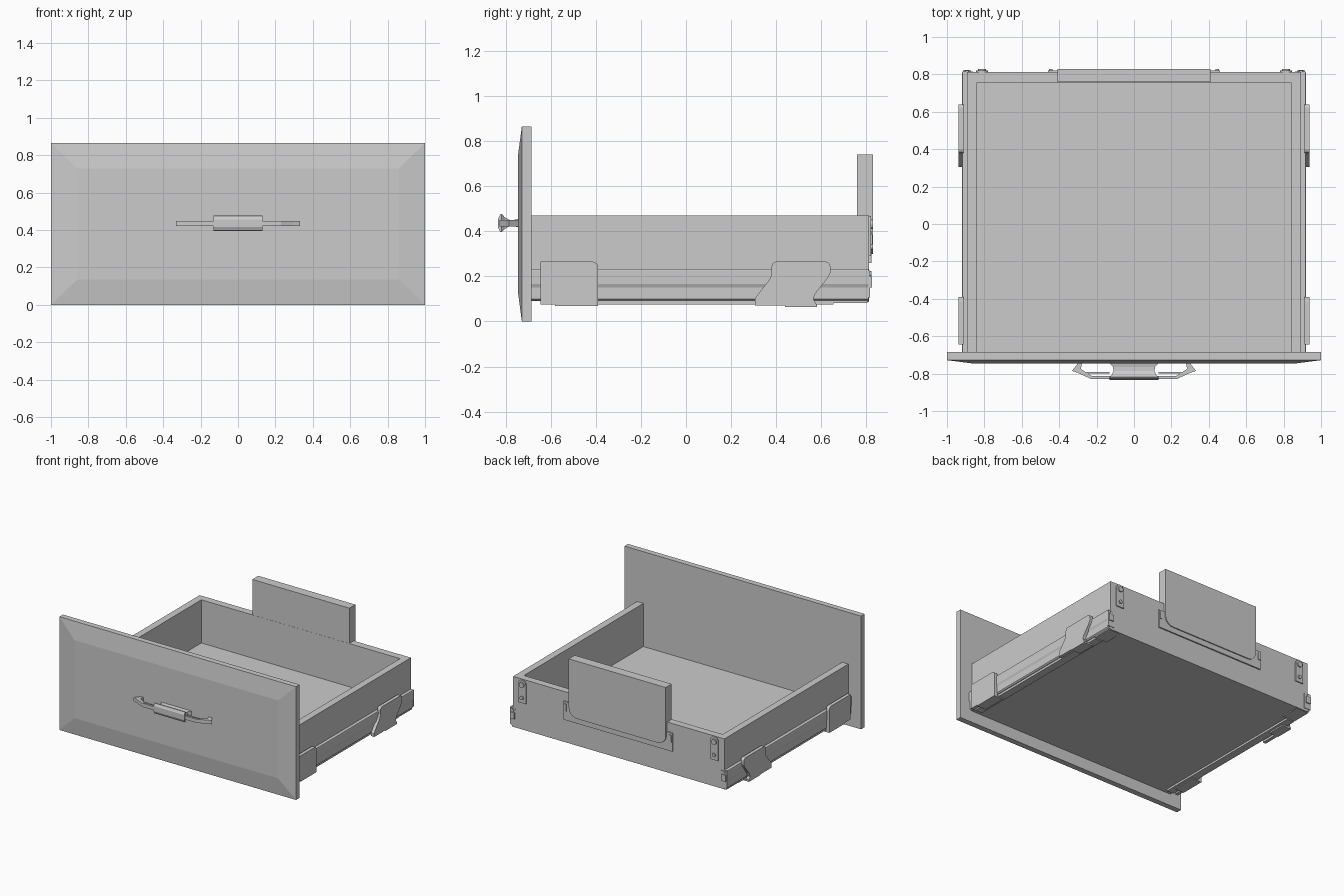
import bpy, bmesh, math

if "Cube" in bpy.data.objects:
    bpy.data.objects.remove(bpy.data.objects["Cube"])


def loft(name, rings, mirror=False, bevel=0.0):
    """Solid through closed rings of equal length, capped at both ends."""
    bm = bmesh.new()
    vs = [[bm.verts.new(p) for p in r] for r in rings]
    n = len(rings[0])
    for a, b in zip(vs, vs[1:]):
        for i in range(n):
            j = (i + 1) % n
            bm.faces.new((a[i], a[j], b[j], b[i]))
    bm.faces.new(vs[0][::-1])
    bm.faces.new(vs[-1])
    bmesh.ops.recalc_face_normals(bm, faces=bm.faces)
    me = bpy.data.meshes.new(name)
    bm.to_mesh(me)
    bm.free()
    ob = bpy.data.objects.new(name, me)
    bpy.context.collection.objects.link(ob)
    if bevel:
        m = ob.modifiers.new("bevel", 'BEVEL')
        m.width = bevel
        m.segments = 2
    if mirror:
        ob.modifiers.new("mirror", 'MIRROR')
    return ob


def prism(name, pts, axis, a, b, **kw):
    """Extrude a 2D outline along an axis from a to b."""
    def at(p, t):
        return {'x': (t, p[0], p[1]), 'y': (p[0], t, p[1]), 'z': (p[0], p[1], t)}[axis]
    return loft(name, [[at(p, a) for p in pts], [at(p, b) for p in pts]], **kw)


def box(name, x, y, z, **kw):
    pts = [(x[0], z[0]), (x[1], z[0]), (x[1], z[1]), (x[0], z[1])]
    return prism(name, pts, 'y', y[0], y[1], **kw)


def arc(cx, cy, r, a0, a1, n=6):
    return [(cx + r * math.cos(math.radians(a0 + (a1 - a0) * i / n)),
             cy + r * math.sin(math.radians(a0 + (a1 - a0) * i / n))) for i in range(n + 1)]


def rect(hx, z0, z1, y):
    return [(-hx, y, z0), (hx, y, z0), (hx, y, z1), (-hx, y, z1)]


# Front panel with a sloped border around a raised field
loft("front_panel", [rect(1, 0, .865, -.685), rect(1, 0, .865, -.728),
                     rect(.86, .135, .73, -.746)])

# Drawer tray
box("side_wall", (.84, .893), (-.685, .81), (.09, .47), mirror=True)
box("tray_floor", (-.85, .85), (-.685, .80), (.09, .14))
box("back_wall", (-.893, .893), (.757, .812), (.085, .47))

# Raised back plate with rounded lower corners, and its thin mounting sheet
plate = [(.41, .74), (-.41, .74)] + arc(-.34, .37, .07, 180, 270) + arc(.34, .37, .07, 270, 360)
prism("back_plate", plate, 'y', .758, .83)
box("back_mount_sheet", (-.46, .46), (.81, .822), (.26, .40))
box("back_mount_tab", (.435, .455), (.82, .828), (.33, .385), mirror=True)

# Side rails: open channel with outer skin, lower step and slide underneath
rail = [(.885, .232), (.918, .232), (.92, .225), (.92, .165), (.914, .15),
        (.914, .10), (.905, .092), (.885, .092)]
prism("side_rail", rail, 'y', -.685, .81, mirror=True)
box("lower_slide", (.84, .90), (-.645, .655), (.075, .092), mirror=True)
box("slide_rear_end", (.80, .905), (.655, .805), (.082, .092), mirror=True)

# Bracket clips on the rails, each with a lip turned under
front_clip = [(-.645, .075), (-.39, .075)] + arc(-.415, .24, .025, 0, 90, 4) + \
             [(-.645, .265)]
prism("front_clip", front_clip, 'x', .912, .938, mirror=True)
box("front_clip_lip", (.86, .938), (-.58, -.39), (.068, .08), mirror=True)
rear_clip = [(.305, .07), (.58, .07), (.565, .10), (.575, .125), (.63, .195), (.64, .215)] + \
            arc(.62, .245, .02, 0, 90, 4) + arc(.40, .245, .02, 90, 180, 4) + \
            [(.38, .21), (.37, .185), (.315, .115), (.305, .10)]
prism("rear_clip", rear_clip, 'x', .912, .938, mirror=True)
box("rear_clip_lip", (.86, .938), (.44, .58), (.065, .078), mirror=True)

# Hardware on the back corners
strip = [(.78, .29), (.845, .29)] + arc(.8125, .435, .0325, 0, 180, 8)
prism("corner_strip", strip, 'y', .81, .82, mirror=True)
for name, z, r in (("upper_screw", .43, .021), ("lower_screw", .33, .014)):
    prism(name, arc(.8125, z, r, 0, 330, 11), 'y', .815, .829, mirror=True)
box("rail_end_bracket", (.862, .918), (.808, .816), (.105, .225), mirror=True)
box("rail_end_block", (.875, .912), (.81, .824), (.15, .20), mirror=True)
prism("rail_end_pin", arc(.893, .212, .011, 0, 330, 11), 'y', .81, .822, mirror=True)

# Pull handle: bent bar with flared feet
bar = [(0, -.828), (.23, -.828), (.298, -.797), (.332, -.785), (.30, -.745),
       (.278, -.745), (.284, -.775), (.225, -.813), (0, -.813)]
prism("handle_bar", bar, 'z', .421, .449, mirror=True)
box("handle_ridge", (.13, .29), (-.8, -.79), (.427, .443), mirror=True)

# Flared centre grip, waisted towards the panel
grip = [(-.744, .13, .018), (-.765, .112, .014), (-.785, .11, .015),
        (-.805, .118, .027), (-.818, .13, .041), (-.824, .13, .039), (-.833, .13, .020)]
loft("handle_grip", [rect(hx, .436 - hz, .436 + hz, y) for y, hx, hz in grip])
